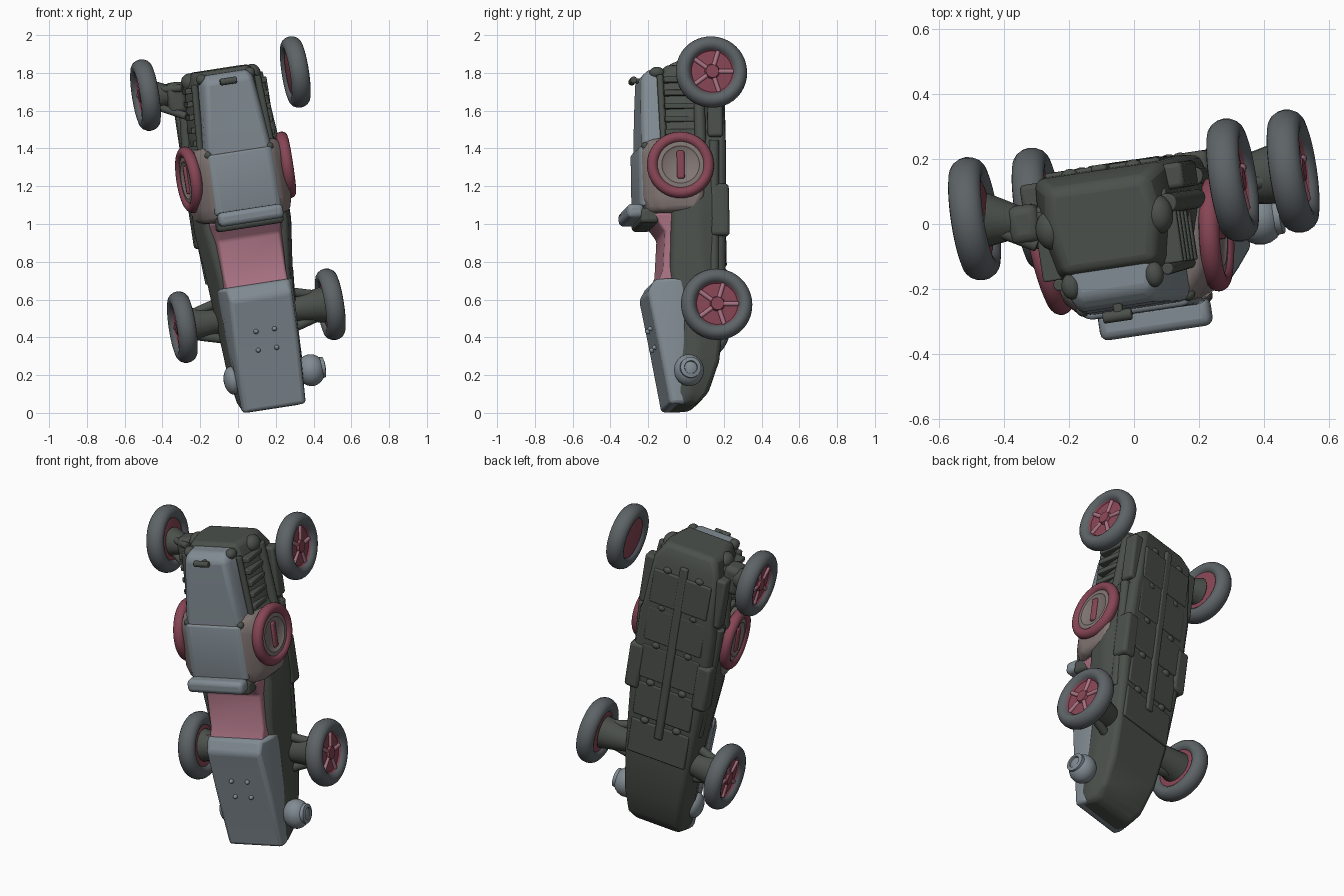
import bpy, bmesh, math
from mathutils import Vector, Matrix

if "Cube" in bpy.data.objects:
    bpy.data.objects.remove(bpy.data.objects["Cube"])

# Car frame: u across, d towards the underside, w from nose (bottom) to tail (top)
L = Vector((-0.149, -0.022, 0.988)).normalized()
W = Vector((0.976, 0.146, 0.16))
W = (W - L * W.dot(L)).normalized()
D = L.cross(W)
M = Matrix((W, D, L)).transposed().to_4x4()
M.translation = (0.182, 0.005, 0.003)


def material(name, col):
    m = bpy.data.materials.new(name)
    m.diffuse_color = (*col, 1)
    m.use_nodes = True
    m.node_tree.nodes["Principled BSDF"].inputs["Base Color"].default_value = m.diffuse_color
    return m


PANEL = material("panel_grey", (0.22, 0.26, 0.29))
DARK = material("dark_grey", (0.07, 0.08, 0.07))
TYRE = material("tyre_grey", (0.11, 0.125, 0.135))
PINK = material("pink", (0.4, 0.17, 0.23))
RED = material("rim_red", (0.24, 0.06, 0.09))
TAN = material("tan", (0.22, 0.18, 0.17))


def finish(name, bm, mat, bevel=0.0):
    bmesh.ops.recalc_face_normals(bm, faces=bm.faces)
    me = bpy.data.meshes.new(name)
    bm.to_mesh(me)
    bm.free()
    me.materials.append(mat)
    me.shade_smooth()
    me.set_sharp_from_angle(angle=math.radians(40))
    ob = bpy.data.objects.new(name, me)
    bpy.context.collection.objects.link(ob)
    ob.matrix_world = M
    if bevel:
        b = ob.modifiers.new("round", 'BEVEL')
        b.width, b.segments, b.limit_method = bevel, 3, 'ANGLE'
        b.angle_limit = math.radians(25)
    return ob


def loft(name, sections, mat, bevel=0.02):
    """Each section: w, then half width and depth of the top, middle and bottom."""
    bm = bmesh.new()
    rings = []
    for w, ht, dt, hm, dm, hb, db in sections:
        pts = [(ht, dt), (hm, dm), (hb, db), (-hb, db), (-hm, dm), (-ht, dt)]
        rings.append([bm.verts.new((u, d, w)) for u, d in pts])
    for a, b in zip(rings, rings[1:]):
        for i in range(6):
            j = (i + 1) % 6
            bm.faces.new((a[i], a[j], b[j], b[i]))
    bm.faces.new(rings[0])
    bm.faces.new(rings[-1])
    return finish(name, bm, mat, bevel)


def box(name, c, size, mat, bevel=0.01):
    bm = bmesh.new()
    bmesh.ops.create_cube(bm, size=1, matrix=Matrix.Translation(c) @ Matrix.Diagonal((*size, 1)))
    return finish(name, bm, mat, bevel)


def tube(name, p, q, r, mat, r2=None):
    p, q = Vector(p), Vector(q)
    bm = bmesh.new()
    rot = (q - p).to_track_quat('Z', 'Y').to_matrix().to_4x4()
    bmesh.ops.create_cone(bm, cap_ends=True, segments=20, radius1=r, radius2=r2 or r, depth=(q - p).length,
                          matrix=Matrix.Translation((p + q) / 2) @ rot)
    return finish(name, bm, mat, 0.005)


def ball(name, c, size, mat):
    bm = bmesh.new()
    bmesh.ops.create_uvsphere(bm, u_segments=20, v_segments=12, radius=1,
                              matrix=Matrix.Translation(c) @ Matrix.Diagonal((*size, 1)))
    return finish(name, bm, mat)


def revolve(name, c, profile, mat, side=1, tilt=0.0):
    """Turn (offset, radius) points around the across axis."""
    bm = bmesh.new()
    vs = [bm.verts.new((o * side, r, 0)) for o, r in profile]
    es = [bm.edges.new(e) for e in zip(vs, vs[1:])]
    bmesh.ops.spin(bm, geom=vs + es, cent=(0, 0, 0), axis=(1, 0, 0), angle=math.tau, steps=40)
    bmesh.ops.remove_doubles(bm, verts=bm.verts, dist=1e-4)
    bmesh.ops.transform(bm, verts=bm.verts, matrix=Matrix.Translation(c) @ Matrix.Rotation(tilt, 4, 'Z'))
    return finish(name, bm, mat)


def torus(name, c, big, half_w, half_r, mat, tilt=0.0):
    pts = [(half_w * math.cos(a), big + half_r * math.sin(a))
           for a in [k * math.tau / 16 for k in range(17)]]
    return revolve(name, c, pts, mat, 1, tilt)


# Main body shells
loft("underbody", [
    (0.02, .15, -.09, .165, -.03, .13, .03), (0.08, .165, -.09, .185, -.01, .16, .095),
    (0.25, .175, -.08, .205, .03, .18, .155), (0.5, .18, -.08, .215, .06, .2, .185),
    (0.75, .19, -.1, .235, .06, .215, .195), (1.0, .22, -.09, .265, .05, .23, .2),
    (1.4, .22, -.1, .265, .06, .23, .21), (1.46, .18, -.12, .225, .06, .22, .21),
    (1.75, .17, -.12, .21, .06, .2, .2), (1.84, .14, -.1, .17, .06, .15, .16)], DARK, 0.025)
loft("bonnet", [
    (0.022, .165, -.115, .172, -.08, .165, -.03), (0.35, .17, -.17, .188, -.09, .19, -.02),
    (0.62, .165, -.22, .195, -.1, .2, -.02), (0.69, .165, -.18, .2, -.1, .2, -.02)], PANEL, 0.018)
loft("cockpit_panel", [
    (0.66, .165, -.17, .17, -.12, .18, -.05), (0.74, .165, -.135, .17, -.1, .18, -.05),
    (0.94, .165, -.12, .18, -.09, .19, -.05), (1.04, .18, -.19, .2, -.1, .2, -.05)], PINK, 0.012)
loft("cabin_shell", [
    (1.04, .17, -.215, .235, -.14, .25, .04), (1.12, .175, -.243, .25, -.165, .275, .08),
    (1.37, .175, -.243, .25, -.165, .28, .1), (1.44, .16, -.225, .215, -.14, .25, .06)], TAN, 0.03)
loft("roof_panel", [
    (1.08, .15, -.252, .18, -.235, .18, -.15), (1.4, .15, -.25, .175, -.235, .175, -.15)], PANEL, 0.012)
loft("rear_deck", [
    (1.38, .165, -.235, .18, -.2, .185, -.1), (1.6, .14, -.23, .16, -.19, .165, -.1),
    (1.78, .12, -.222, .14, -.18, .15, -.1), (1.82, .11, -.18, .12, -.15, .13, -.08)], PANEL, 0.018)

# Windscreen bar and its foot
box("screen_bar", (0, -.275, 1.055), (.35, .09, .075), PANEL, .025)
box("screen_bar_foot", (0, -.2, 1.03), (.36, .1, .08), DARK, .02)

# Wheels, axles and paired side parts
rim = [(-.03, 0), (-.035, .11), (-.025, .135), (.025, .135), (.036, .13), (.03, .118),
       (.018, .11), (.022, .04), (.036, .034), (.036, 0)]
for s, side in ((1, "right"), (-1, "left")):
    for w, end in ((.516, "front"), (1.76, "rear")):
        c = Vector((.409 if s > 0 else (-.392 if end == "front" else -.402), .11, w))
        torus(f"{end}_{side}_tyre", c, .15, .051, .041, TYRE)
        revolve(f"{end}_{side}_rim", c, rim, RED, s)
        for k in range(5):
            a = k * math.tau / 5
            r = Vector((0, math.cos(a), math.sin(a)))
            o = c + Vector((s * .02, 0, 0))
            tube(f"{end}_{side}_spoke", o + r * .03, o + r * .115, .012, PINK)
    # front hubs and arms
    tube(f"front_{side}_hub", (s * .17, .1, .52), (s * .37, .11, .52), .06, DARK, .095)
    for dw in (-.1, .1):
        tube(f"front_{side}_arm", (s * .18, .08, .52 + dw), (s * .36, .1, .52 + dw * .5), .025, DARK)
    # side disc set in the cabin flank, leaning with it
    c = (s * .262, -.045, 1.285)
    t = -s * .1
    torus(f"{side}_side_ring", c, .148, .032, .03, RED, t)
    revolve(f"{side}_side_disc", c, [(-.05, .14), (.015, .14), (.018, .1), (.01, .09), (.01, 0)], TAN, s, t)
    box(f"{side}_side_latch", (s * .27, -.045, 1.285), (.03, .04, .15), RED)
    # running boards and sill boxes
    box(f"{side}_sill_box", (s * .21, .165, 1.05), (.09, .1, .28), DARK, .02)
    box(f"{side}_rear_sill", (s * .215, .15, 1.59), (.08, .08, .3), DARK, .015)
    tube(f"{side}_sill_rail", (s * .205, .13, .72), (s * .24, .14, 1.42), .028, DARK)
    # rear engine bay frame with louvres
    for w in (1.47, 1.54, 1.61, 1.68, 1.75):
        box(f"{side}_bay_louvre", (s * .19, -.03, w), (.06, .17, .03), DARK, .006)
    tube(f"{side}_bay_rail", (s * .19, -.12, 1.42), (s * .17, -.13, 1.78), .018, DARK)
    tube(f"{side}_bay_sill", (s * .235, .07, 1.4), (s * .2, .07, 1.79), .03, DARK)
    # tail lumps, deck and bonnet studs
    ball(f"{side}_tail_lump", (s * .17, .04, 1.79), (.045, .06, .05), DARK)
    ball(f"{side}_tail_knob", (s * .13, -.14, 1.8), (.03, .04, .03), DARK)
    ball(f"{side}_deck_catch", (s * .165, -.215, 1.4), (.022, .022, .022), DARK)
    for w in (.44, .34):
        ball(f"{side}_bonnet_stud", (s * .05, -.17 - .2 * (w - .35), w), (.013, .02, .013), PANEL)

# Rear axle assembly, complete on the left, short on the right
tube("rear_axle", (-.4, .09, 1.76), (.2, .09, 1.76), .028, DARK)
box("rear_gearbox", (-.25, .07, 1.72), (.1, .12, .17), DARK, .03)
tube("rear_left_brake", (-.37, .1, 1.75), (-.27, .08, 1.74), .085, DARK, .05)
for dw in (-.11, .04):
    tube("rear_left_link", (-.22, .0, 1.73 + dw), (-.38, .09, 1.76 + dw * .5), .02, DARK)

# Headlamps: large on the right, low bump on the left
ball("right_headlamp", (.235, -.02, .19), (.075, .08, .085), PANEL)
revolve("right_headlamp_lens", (.27, -.02, .195),
        [(-.04, .06), (.035, .055), (.04, .035), (.025, .03), (.03, 0)], PANEL)
ball("left_headlamp", (-.19, -.02, .2), (.045, .07, .075), PANEL)

# Handle at the end of the rear deck
tube("deck_handle", (-.05, -.25, 1.775), (.04, -.25, 1.775), .018, DARK)
box("deck_handle_post", (0, -.23, 1.775), (.03, .05, .025), DARK)

# Underside plates, spine and bolts
for i, w in enumerate((.62, .86, 1.1, 1.34, 1.58)):
    box("floor_plate", (0, .192 + .003 * i, w), (.36, .02, .21), DARK, .009)
    for u in (-.1, .1):
        ball("floor_bolt", (u, .2, w + .115), (.025, .018, .02), DARK)
box("floor_spine", (0, .205, 1.2), (.05, .025, 1.1), DARK, .012)
